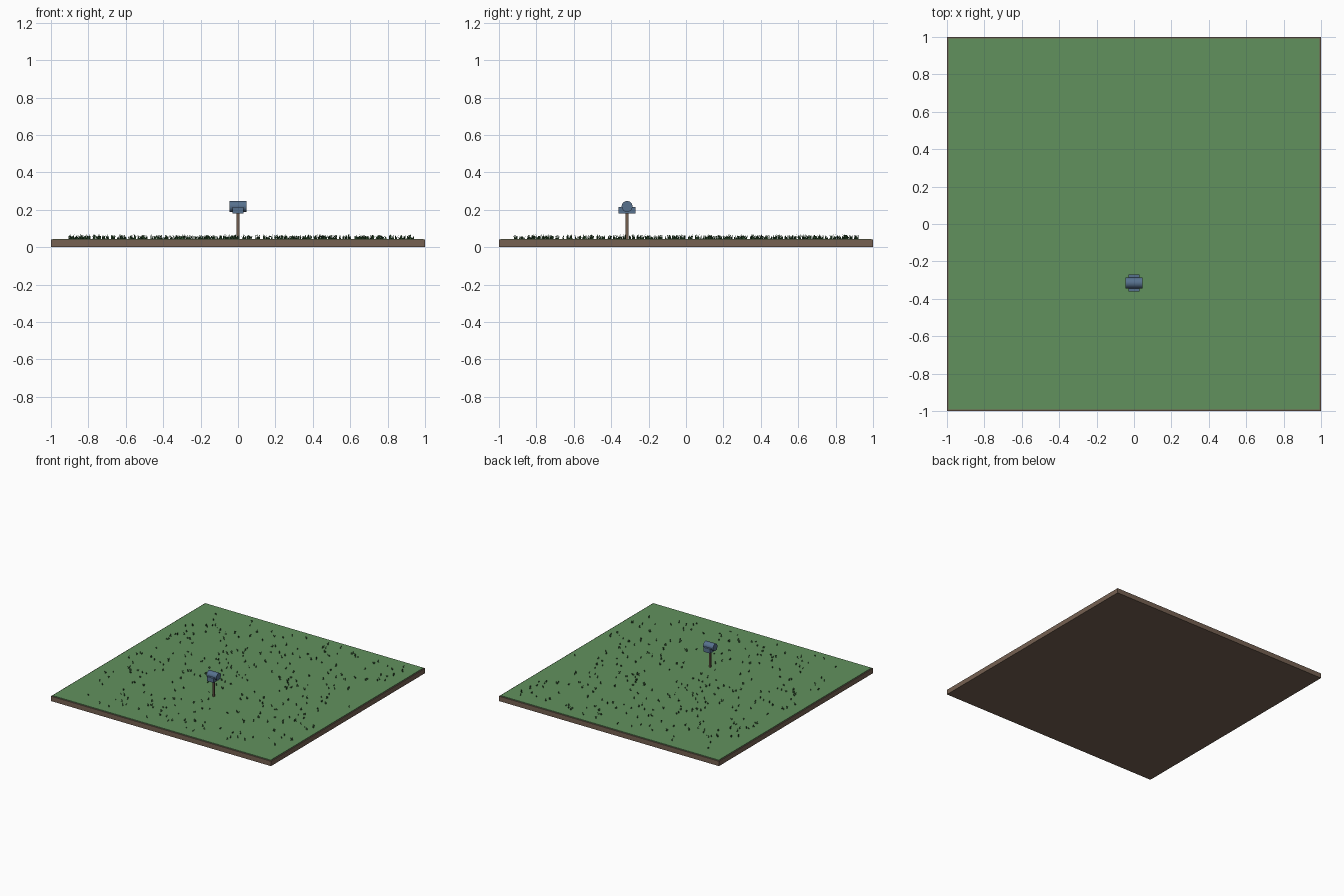
import bpy, bmesh, math, random
from mathutils import Matrix, Vector

cube = bpy.data.objects.get("Cube")
if cube:
    bpy.data.objects.remove(cube, do_unlink=True)


def material(name, rgb):
    m = bpy.data.materials.new(name)
    m.use_nodes = True
    m.diffuse_color = (*rgb, 1)
    m.node_tree.nodes["Principled BSDF"].inputs["Base Color"].default_value = (*rgb, 1)
    return m


soil = material("soil brown", (0.18, 0.12, 0.085))
lawn = material("lawn green", (0.12, 0.285, 0.11))
blade = material("grass dark green", (0.035, 0.1, 0.035))
wood = material("post wood", (0.17, 0.11, 0.075))
blue = material("slate blue", (0.095, 0.165, 0.27))


def add_object(name, bm, mat):
    mesh = bpy.data.meshes.new(name)
    bm.to_mesh(mesh)
    bm.free()
    mesh.materials.append(mat)
    ob = bpy.data.objects.new(name, mesh)
    bpy.context.collection.objects.link(ob)
    return ob


def box(name, size, center, mat):
    bm = bmesh.new()
    bmesh.ops.create_cube(bm, size=1, matrix=Matrix.Translation(center) @ Matrix.Diagonal((*size, 1)))
    return add_object(name, bm, mat)


# Ground: soil slab with a thin, slightly inset lawn on top
top = 0.045
box("soil_slab", (2, 2, 0.04), (0, 0, 0.02), soil)
box("lawn", (1.985, 1.985, 0.005), (0, 0, 0.0425), lawn)

# Post and the boxy lower body
py = -0.315
box("post", (0.015, 0.015, 0.14), (0, py, top + 0.07), wood)
box("lower_box", (0.06, 0.09, 0.036), (0, py, 0.198), blue)

# Round drum lying across the box
bm = bmesh.new()
bmesh.ops.create_cone(bm, cap_ends=True, segments=24, radius1=0.029, radius2=0.029, depth=0.09,
                      matrix=Matrix.Translation((0, py, 0.218)) @ Matrix.Rotation(math.pi / 2, 4, "Y"))
drum = add_object("drum", bm, blue)
bpy.context.view_layer.objects.active = drum
drum.select_set(True)
bpy.ops.object.shade_smooth_by_angle(angle=math.radians(35))

# Grass tufts: upright flat blades fanned around each root
random.seed(4)
bm = bmesh.new()
for _ in range(330):
    root = Vector((random.uniform(-0.94, 0.94), random.uniform(-0.92, 0.92), top))
    for _ in range(5):
        yaw = random.uniform(0, math.tau)
        side = Vector((math.cos(yaw), math.sin(yaw), 0))
        base = root + side * random.uniform(-0.006, 0.006)
        tip = base + side * random.uniform(-0.008, 0.008)
        tip.z += random.uniform(0.012, 0.025)
        bm.faces.new([bm.verts.new(p) for p in (base - side * 0.0025, base + side * 0.0025, tip)])
add_object("grass_tufts", bm, blade)
